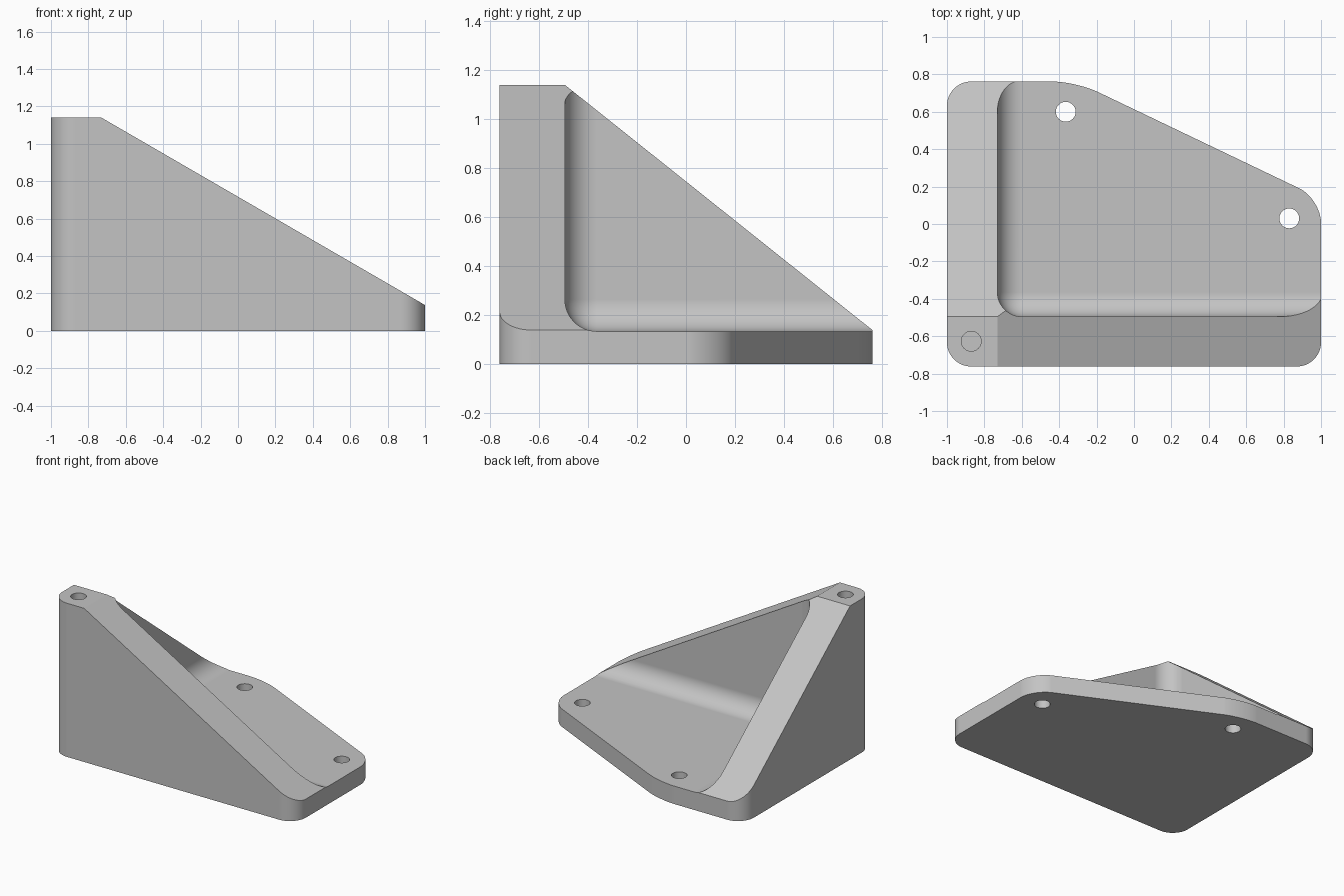
import bpy
import bmesh
import math
from mathutils import Vector

cube = bpy.data.objects.get("Cube")
if cube:
    bpy.data.objects.remove(cube, do_unlink=True)

HEIGHT, FLOOR, RIM = 1.14, 0.133, 0.138   # top, plate top, low end of slopes
WALL_X, WALL_Y = -0.73, -0.495            # inner wall faces
RADIUS = 0.13
HOLE = 0.053

grey = bpy.data.materials.new("plain grey")
grey.use_nodes = True
grey.diffuse_color = (0.55, 0.55, 0.55, 1)
grey.node_tree.nodes["Principled BSDF"].inputs["Base Color"].default_value = grey.diffuse_color


def finish(bm, name):
    bmesh.ops.recalc_face_normals(bm, faces=bm.faces)
    mesh = bpy.data.meshes.new(name)
    bm.to_mesh(mesh)
    bm.free()
    obj = bpy.data.objects.new(name, mesh)
    bpy.context.collection.objects.link(obj)
    mesh.materials.append(grey)
    return obj


def prism(outline, low, high):
    bm = bmesh.new()
    face = bm.faces.new([bm.verts.new((x, y, low)) for x, y in outline])
    top = bmesh.ops.extrude_face_region(bm, geom=[face])
    for v in top["geom"]:
        if isinstance(v, bmesh.types.BMVert):
            v.co.z = high
    bmesh.ops.recalc_face_normals(bm, faces=bm.faces)
    return bm


def round_edges(bm, edges):
    bmesh.ops.bevel(bm, geom=edges, offset=RADIUS, offset_type='OFFSET',
                    segments=12, profile=0.5, affect='EDGES', clamp_overlap=False)


def slice_above(bm, point, normal):
    geom = bm.verts[:] + bm.edges[:] + bm.faces[:]
    cut = bmesh.ops.bisect_plane(bm, geom=geom, plane_co=point, plane_no=normal,
                                 clear_outer=True)
    rim = [e for e in cut["geom_cut"] if isinstance(e, bmesh.types.BMEdge)]
    bmesh.ops.contextual_create(bm, geom=rim)


# Solid block with rounded upright corners
outline = [(-1, -0.762), (1, -0.762), (1, 0.135), (-0.31, 0.762), (-1, 0.762)]
body = prism(outline, 0, HEIGHT)
round_edges(body, [e for e in body.edges
                   if abs(e.verts[0].co.z - e.verts[1].co.z) > 0.5])

# Sloping tops of the two walls
drop = HEIGHT - RIM
slice_above(body, Vector((WALL_X, 0, HEIGHT)), Vector((drop, 0, 1 - WALL_X)).normalized())
slice_above(body, Vector((0, WALL_Y, HEIGHT)), Vector((0, drop, 0.762 - WALL_Y)).normalized())
bracket = finish(body, "corner_bracket")

# Pocket between the walls, filleted along its inner edges
pocket = prism([(WALL_X, WALL_Y), (2, WALL_Y), (2, 2), (WALL_X, 2)], FLOOR, 2)


def is_inner(edge):
    mid = (edge.verts[0].co + edge.verts[1].co) / 2
    sides = (abs(mid.x - WALL_X) < 1e-4, abs(mid.y - WALL_Y) < 1e-4, abs(mid.z - FLOOR) < 1e-4)
    return sum(sides) == 2


round_edges(pocket, [e for e in pocket.edges if is_inner(e)])
cutters = [finish(pocket, "pocket_cutter")]

# Screw holes: two through the plate, one blind in the tall corner
for x, y, low, high in ((-0.365, 0.6, -0.2, 0.5), (0.83, 0.03, -0.2, 0.5),
                        (-0.87, -0.627, HEIGHT - 0.27, HEIGHT + 0.2)):
    ring = [(x + HOLE * math.cos(a * math.tau / 40), y + HOLE * math.sin(a * math.tau / 40))
            for a in range(40)]
    cutters.append(finish(prism(ring, low, high), "hole_cutter"))

# Cut everything out of the block
bpy.ops.object.select_all(action='DESELECT')
bpy.context.view_layer.objects.active = bracket
bracket.select_set(True)
for cutter in cutters:
    cutter.hide_render = True
    mod = bracket.modifiers.new("cut", 'BOOLEAN')
    mod.operation = 'DIFFERENCE'
    mod.solver = 'EXACT'
    mod.object = cutter
    bpy.ops.object.modifier_apply(modifier=mod.name)
    bpy.data.objects.remove(cutter, do_unlink=True)

# Smooth fillets with crisp edges and flat faces
bpy.ops.object.shade_smooth_by_angle(angle=math.radians(20))
weighted = bracket.modifiers.new("flat_faces", 'WEIGHTED_NORMAL')
weighted.keep_sharp = True
